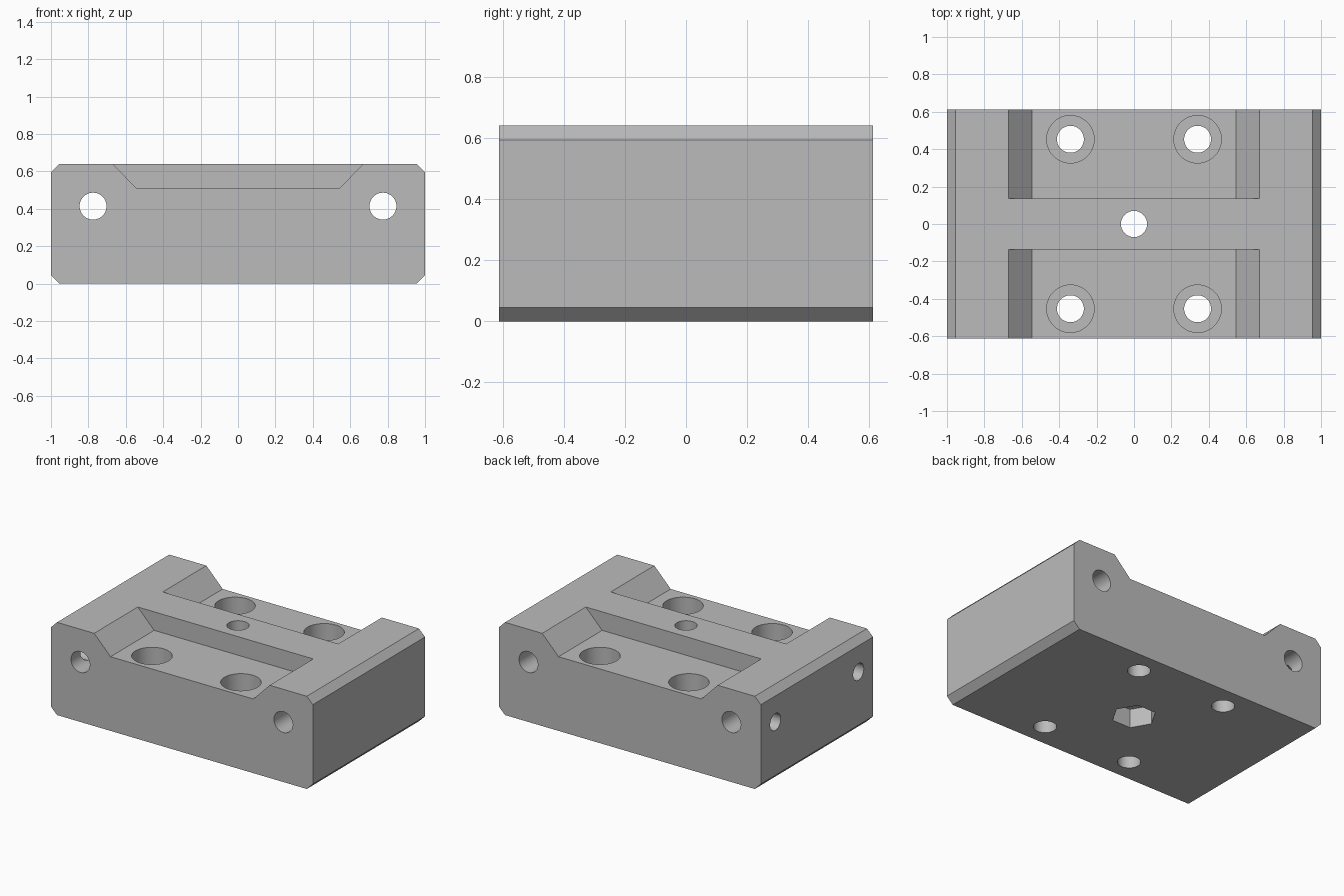
import bpy
import bmesh
from math import pi
from mathutils import Matrix, Vector

cube = bpy.data.objects.get("Cube")
if cube:
    bpy.data.objects.remove(cube, do_unlink=True)

W, D, H = 1.0, 0.612, 0.64      # half width, half depth, height
CH = 0.046                      # edge chamfer
FLOOR = 0.512                   # pocket floor height
BOLT_X, BOLT_Y = 0.34, 0.453
BORE_X, BORE_Z = 0.775, 0.414

grey = bpy.data.materials.new("plain_grey")
grey.use_nodes = True
colour = (0.5, 0.5, 0.5, 1)
grey.diffuse_color = colour
grey.node_tree.nodes["Principled BSDF"].inputs["Base Color"].default_value = colour


def make_object(name, bm):
    bmesh.ops.recalc_face_normals(bm, faces=bm.faces)
    mesh = bpy.data.meshes.new(name)
    bm.to_mesh(mesh)
    bm.free()
    mesh.materials.append(grey)
    obj = bpy.data.objects.new(name, mesh)
    bpy.context.collection.objects.link(obj)
    return obj


def prism(name, profile, y0, y1):
    """Extrude an x-z profile along y."""
    bm = bmesh.new()
    face = bm.faces.new([bm.verts.new((x, y0, z)) for x, z in profile])
    ext = bmesh.ops.extrude_face_region(bm, geom=[face])["geom"]
    verts = [v for v in ext if isinstance(v, bmesh.types.BMVert)]
    bmesh.ops.translate(bm, verts=verts, vec=(0, y1 - y0, 0))
    return make_object(name, bm)


def rod(name, start, end, radius, sides=48):
    """Cylinder between two points."""
    a, b = Vector(start), Vector(end)
    turn = (b - a).to_track_quat('Z', 'Y').to_matrix().to_4x4()
    bm = bmesh.new()
    bmesh.ops.create_cone(bm, cap_ends=True, segments=sides, radius1=radius,
                          radius2=radius, depth=(b - a).length,
                          matrix=Matrix.Translation((a + b) / 2) @ turn)
    return make_object(name, bm)


# Chamfered block
block = prism("mounting_block", [
    (-W + CH, 0), (W - CH, 0), (W, CH), (W, H - CH),
    (W - CH, H), (-W + CH, H), (-W, H - CH), (-W, CH)], -D, D)

cutters = []

# Sloped pockets either side of the central rib
slope = (0.67 - 0.545) / (H - FLOOR)
top = 0.67 + slope * 0.1
pocket = [(-0.545, FLOOR), (0.545, FLOOR), (top, H + 0.1), (-top, H + 0.1)]
for s in (-1, 1):
    cutters.append(prism("pocket_cutter", pocket, s * 0.136, s * (D + 0.1)))

# Counterbored bolt holes
for sx in (-1, 1):
    for sy in (-1, 1):
        x, y = sx * BOLT_X, sy * BOLT_Y
        cutters.append(rod("counterbore_cutter", (x, y, 0.31), (x, y, 0.8), 0.127))
        cutters.append(rod("bolt_cutter", (x, y, -0.1), (x, y, 0.8), 0.072))

# Rod bores running front to back
for s in (-1, 1):
    x = s * BORE_X
    cutters.append(rod("bore_cutter", (x, -D - 0.1, BORE_Z), (x, D + 0.1, BORE_Z), 0.072))

# Set screw holes on one side, reaching the bore
for s in (-1, 1):
    y = s * BOLT_Y
    cutters.append(rod("set_screw_cutter", (-W - 0.1, y, BORE_Z), (-BORE_X, y, BORE_Z), 0.058))

# Centre hole with hexagonal nut recess underneath
cutters.append(rod("centre_cutter", (0, 0, -0.1), (0, 0, 0.8), 0.07))
nut = prism("nut_cutter", [(0.14, 0), (0.07, 0.1212), (-0.07, 0.1212),
                           (-0.14, 0), (-0.07, -0.1212), (0.07, -0.1212)], -0.13, 0.1)
nut.data.transform(Matrix.Rotation(-pi / 2, 4, 'X'))
cutters.append(nut)

# Cut everything out of the block
bpy.ops.object.select_all(action='DESELECT')
bpy.context.view_layer.objects.active = block
block.select_set(True)
for cutter in cutters:
    mod = block.modifiers.new("cut", 'BOOLEAN')
    mod.operation = 'DIFFERENCE'
    mod.solver = 'EXACT'
    mod.object = cutter
    bpy.ops.object.modifier_apply(modifier=mod.name)
    bpy.data.objects.remove(cutter, do_unlink=True)

bpy.ops.object.shade_smooth_by_angle(angle=pi / 6)
